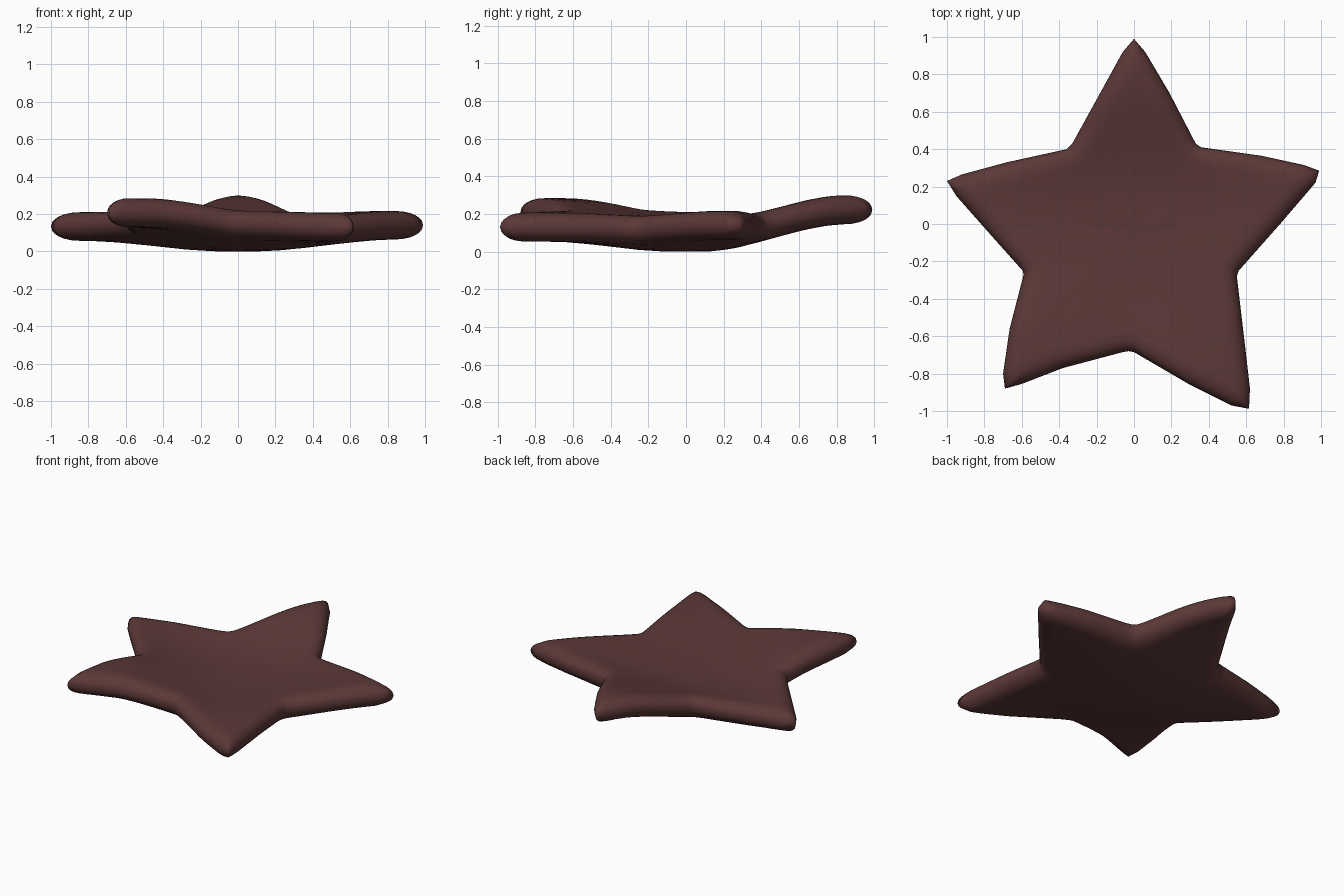
import bpy, bmesh, math
from mathutils import Vector
from mathutils.geometry import intersect_point_line

if "Cube" in bpy.data.objects:
    bpy.data.objects.remove(bpy.data.objects["Cube"])

# Outline seen from above, counter-clockwise from the top tip
OUTLINE = [(0, .99), (-.06, .92), (-.33, .43), (-.36, .40), (-.68, .33), (-.92, .265),
           (-1, .23), (-.95, .15), (-.80, -.02), (-.595, -.25), (-.59, -.27), (-.665, -.56),
           (-.70, -.80), (-.69, -.88), (-.60, -.855), (-.38, -.77), (-.06, -.685), (-.03, -.68),
           (0, -.685), (.30, -.86), (.52, -.97), (.615, -.988), (.62, -.88), (.59, -.62),
           (.55, -.28), (.56, -.25), (.79, .01), (.97, .22), (.99, .285), (.91, .315),
           (.68, .365), (.36, .41), (.33, .43), (.19, .70), (.06, .92)]
# Arm direction (degrees) and mid height at the tip
ARMS = [(16, .14), (90, .222), (167, .133), (232, .207), (302, .13), (376, .14)]
RINGS = [.993, .98, .96, .93, .89, .84, .77, .66, .5, .3, .15]
MID, HALF, ROUND = .083, .077, .10


def smooth(t):
    t = max(0, min(1, t))
    return t * t * (3 - 2 * t)


def mid_height(p):
    a = math.degrees(math.atan2(p.y, p.x)) % 360
    if a < 16:
        a += 360
    for (a0, z0), (a1, z1) in zip(ARMS, ARMS[1:]):
        if a0 <= a <= a1:
            tip = z0 + (z1 - z0) * smooth((a - a0) / (a1 - a0))
            return MID + (tip - MID) * smooth((p.length - .1) / .75)
    return MID


corners = [Vector(p) for p in OUTLINE]
edges = list(zip(corners, corners[1:] + corners[:1]))


def edge_distance(p):
    best = 9
    for a, b in edges:
        t = max(0, min(1, (p - a).dot(b - a) / (b - a).length_squared))
        best = min(best, (p - a.lerp(b, t)).length)
    return best


def half_thickness(p):
    u = 1 - min(edge_distance(p) / ROUND, 1)
    return HALF * (1 - u ** 2.2) ** .5 + .006 * (1 - smooth(p.length / .6))


# Evenly subdivided rim
rim = []
for a, b in edges:
    n = max(1, round((b - a).length / .06))
    rim += [a.lerp(b, i / n) for i in range(n)]

bm = bmesh.new()
N = len(rim)
equator = [bm.verts.new((p.x, p.y, mid_height(p))) for p in rim]
# Cushioned upper and lower skins
for side in (1, -1):
    prev = equator
    for s in RINGS:
        ring = []
        for p in rim:
            q = p * s
            ring.append(bm.verts.new((q.x, q.y, mid_height(q) + side * half_thickness(q))))
        for i in range(N):
            j = (i + 1) % N
            bm.faces.new((prev[i], prev[j], ring[j], ring[i]))
        prev = ring
    c = bm.verts.new((0, 0, MID + side * half_thickness(Vector((0, 0)))))
    for i in range(N):
        bm.faces.new((prev[i], prev[(i + 1) % N], c))
bmesh.ops.recalc_face_normals(bm, faces=bm.faces)
for f in bm.faces:
    f.smooth = True

# Rest the star on the ground
low = min(v.co.z for v in bm.verts)
for v in bm.verts:
    v.co.z -= low

mesh = bpy.data.meshes.new("star_cushion")
bm.to_mesh(mesh)
bm.free()
brown = bpy.data.materials.new("dark red brown")
brown.diffuse_color = (.105, .040, .038, 1)
brown.use_nodes = True
brown.node_tree.nodes["Principled BSDF"].inputs["Base Color"].default_value = brown.diffuse_color
mesh.materials.append(brown)
star = bpy.data.objects.new("star_cushion", mesh)
bpy.context.collection.objects.link(star)
